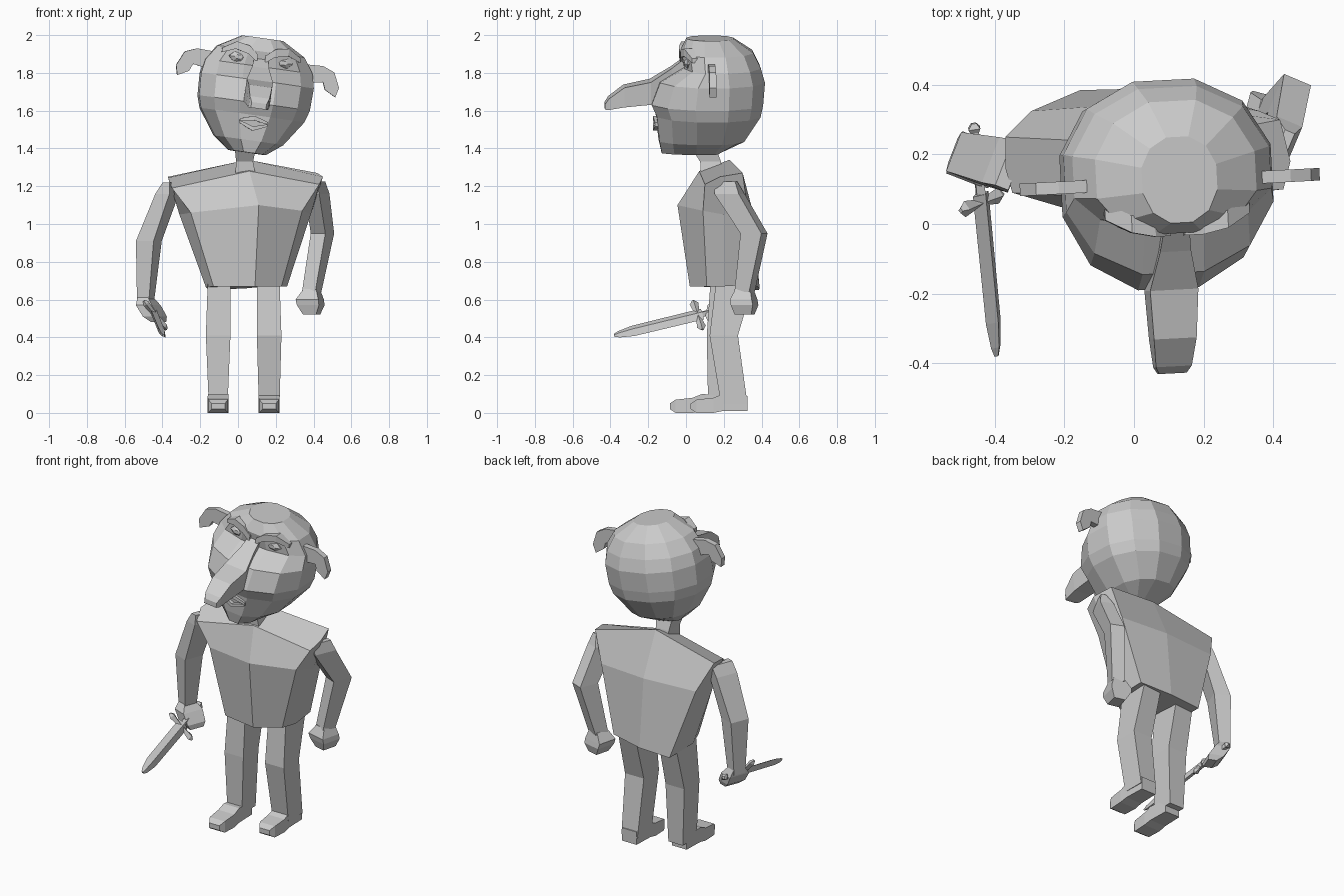
import bpy, bmesh
from math import sin, cos, pi, radians, copysign
from mathutils import Vector as V, Matrix


def loft(name, rings, M=Matrix()):
    """Skin a list of equal-length point rings and cap both ends."""
    bm = bmesh.new()
    vs = [[bm.verts.new(M @ V(p)) for p in r] for r in rings]
    n = len(vs[0])
    for a, b in zip(vs, vs[1:]):
        for i in range(n):
            j = (i + 1) % n
            bm.faces.new((a[i], a[j], b[j], b[i]))
    bm.faces.new(vs[0][::-1])
    bm.faces.new(vs[-1])
    bmesh.ops.recalc_face_normals(bm, faces=bm.faces)
    me = bpy.data.meshes.new(name)
    bm.to_mesh(me)
    bm.free()
    ob = bpy.data.objects.new(name, me)
    bpy.context.collection.objects.link(ob)
    return ob


def quad(c, u, v):
    c, u, v = V(c), V(u), V(v)
    return [c + u + v, c - u + v, c - u - v, c + u - v]


def limb(name, secs, turn=0):
    """Four-sided limb from (x, y, z, half width, half depth) sections, turned about z."""
    c, s = cos(turn), sin(turn)
    return loft(name, [quad((x, y, z), (a * c, a * s, 0), (-b * s, b * c, 0)) for x, y, z, a, b in secs])


def foil(name, secs, M=Matrix()):
    """Four-sided loft along y from (x, y, z low, z high, half width)."""
    return loft(name, [quad((x, y, (l + h) / 2), (w, 0, 0), (0, 0, (h - l) / 2))
                       for x, y, l, h, w in secs], M)


# Torso: left, front, right and back points of the top, chest and hem rings
loft("torso", [
    [(-.37, .16, 1.245), (-.35, .09, 1.19), (.06, .07, 1.28), (.43, .10, 1.21),
     (.45, .18, 1.25), (.42, .30, 1.27), (.05, .23, 1.34), (-.37, .25, 1.25)],
    [(-.31, .18, 1.05), (-.25, .075, 1.06), (.11, -.045, 1.10), (.34, .09, 1.07),
     (.385, .20, 1.05), (.36, .325, 1.08), (.05, .35, 1.08), (-.295, .325, 1.08)],
    [(-.17, .17, .665), (-.13, .06, .67), (.09, .02, .67), (.23, .11, .67),
     (.26, .2, .67), (.25, .36, .68), (.05, .39, .66), (-.155, .385, .65)]])
limb("neck", [(.04, .14, 1.25, .055, .06), (.035, .13, 1.33, .045, .055), (.04, .08, 1.43, .06, .07)])

# Legs and feet
limb("left_leg", [(-.10, .23, .70, .06, .10), (-.105, .185, .41, .065, .075), (-.105, .185, .05, .05, .068)])
limb("right_leg", [(.16, .26, .70, .06, .10), (.165, .20, .41, .065, .075), (.165, .255, .05, .055, .07)])
for side, x, y in (("left", -.105, -.085), ("right", .165, .025)):
    foil(side + "_foot", [(x, y, .02, .05, .035), (x, y + .03, 0, .07, .052), (x, y + .12, 0, .08, .056),
                          (x, y + .17, .01, .10, .054), (x, y + .30, .01, .09, .05)])

# Arms and fists
limb("left_arm", [(-.355, .17, 1.22, .02, .07), (-.375, .17, 1.16, .04, .07),
                  (-.472, .19, .91, .05, .06), (-.49, .20, .58, .033, .038)], -.37)
limb("right_arm", [(.425, .21, 1.225, .015, .06), (.42, .23, 1.16, .04, .07),
                   (.447, .36, .95, .042, .06), (.39, .31, .64, .038, .042)], -.4)
limb("left_fist", [(-.49, .20, .61, .03, .04), (-.475, .19, .57, .045, .065),
                   (-.44, .175, .51, .045, .06), (-.42, .17, .48, .025, .045)], -.37)
limb("right_fist", [(.39, .31, .655, .035, .04), (.38, .305, .60, .062, .06),
                    (.385, .31, .57, .06, .06), (.39, .31, .52, .035, .045)], -.25)

# Sword: blade, guard, grip and pommel along a common axis
base, tip = V((-.46, .28, .57)), V((-.395, -.38, .41))
D = (tip - base).normalized()
G = V((.125, .04, -.16))
G = (G - D * G.dot(D)).normalized()
N = D.cross(G)


def rod(name, start, axis, side, thick, secs):
    """Diamond-section rod: (distance, half width, half thickness)."""
    loft(name, [[start + axis * t + q for q in (side * a, thick * b, -side * a, -thick * b)]
                for t, a, b in secs])


rod("sword_blade", base, D, G, N, [(.20, .037, .018), (.58, .035, .018), (.655, .022, .012), (.682, .01, .005)])
rod("sword_grip", base, D, G, N, [(.0, .016, .016), (.21, .018, .018)])
rod("sword_pommel", base, D, G, N, [(-.01, .01, .01), (.005, .028, .022), (.025, .012, .012)])
rod("sword_guard", base + D * .225, G, D, N, [(-.10, .008, .008), (-.08, .024, .018), (-.03, .015, .014),
                                              (.03, .015, .014), (.08, .024, .018), (.10, .008, .008)])

# Head frame: tilted and slightly turned
M = (Matrix.Translation((.09, .12, 1.69)) @ Matrix.Rotation(radians(3), 4, 'Z')
     @ Matrix.Rotation(radians(8), 4, 'Y'))


def spow(v, e=.92):
    return copysign(abs(v) ** e, v)


def head_ring(z, w, front, back, n=12):
    """Oval ring with a flat face towards the front and the back."""
    pts = []
    for i in range(n):
        a = 2 * pi * (i + .5) / n
        s, c = spow(sin(a)), spow(cos(a))
        pts.append((w * 1.02 * s, .01 + 1.02 * c * (back - .01 if c > 0 else .01 - front), z))
    return pts


loft("head", [head_ring(*r) for r in (
    (-.315, .10, -.25, .06), (-.25, .185, -.265, .19), (-.115, .28, -.28, .275),
    (-.05, .30, -.31, .288), (.07, .305, -.265, .297), (.145, .29, -.135, .275),
    (.225, .235, -.15, .235), (.296, .11, -.12, .13))], M)

# Long nose
foil("nose", [(0, -.08, .17, .23, .03), (0, -.20, .04, .14, .045), (0, -.31, -.05, .07, .07),
              (0, -.45, -.065, .04, .062), (0, -.53, -.08, -.02, .052), (0, -.55, -.08, -.05, .04)], M)

# Ears, eyes and brows, one per side
ear = [(.22, .19), (.337, .195), (.40, .17), (.436, .092), (.423, .04), (.364, .071), (.348, .11), (.22, .09)]
for side, s in (("left", -1), ("right", 1)):
    loft(side + "_ear", [[(s * x, y, z) for x, z in ear] for y in (-.018, .018)], M)
    loft(side + "_eye", [[(s * (.12 + r * 1.4 * cos(a * pi / 3)), y, .18 + r * .8 * sin(a * pi / 3))
                          for a in range(6)] for y, r in ((-.07, .04), (-.122, .036), (-.136, .015))], M)
    loft(side + "_brow", [quad((s * x, y, z), (0, .025, 0), (0, 0, h)) for x, y, z, h in
                          ((.02, -.13, .185, .02), (.07, -.13, .225, .022),
                           (.14, -.115, .24, .02), (.21, -.075, .205, .012))], M)

# Open lips
for name, z, bend in (("upper_lip", -.145, .014), ("lower_lip", -.165, -.022)):
    loft(name, [quad((x, -.277 + abs(x) * .1, z + bend * (1 - abs(x) / .06)), (0, .018, 0), (0, 0, h))
                for x, h in ((-.075, .006), (-.035, .010), (0, .011), (.035, .010), (.075, .006))], M)
